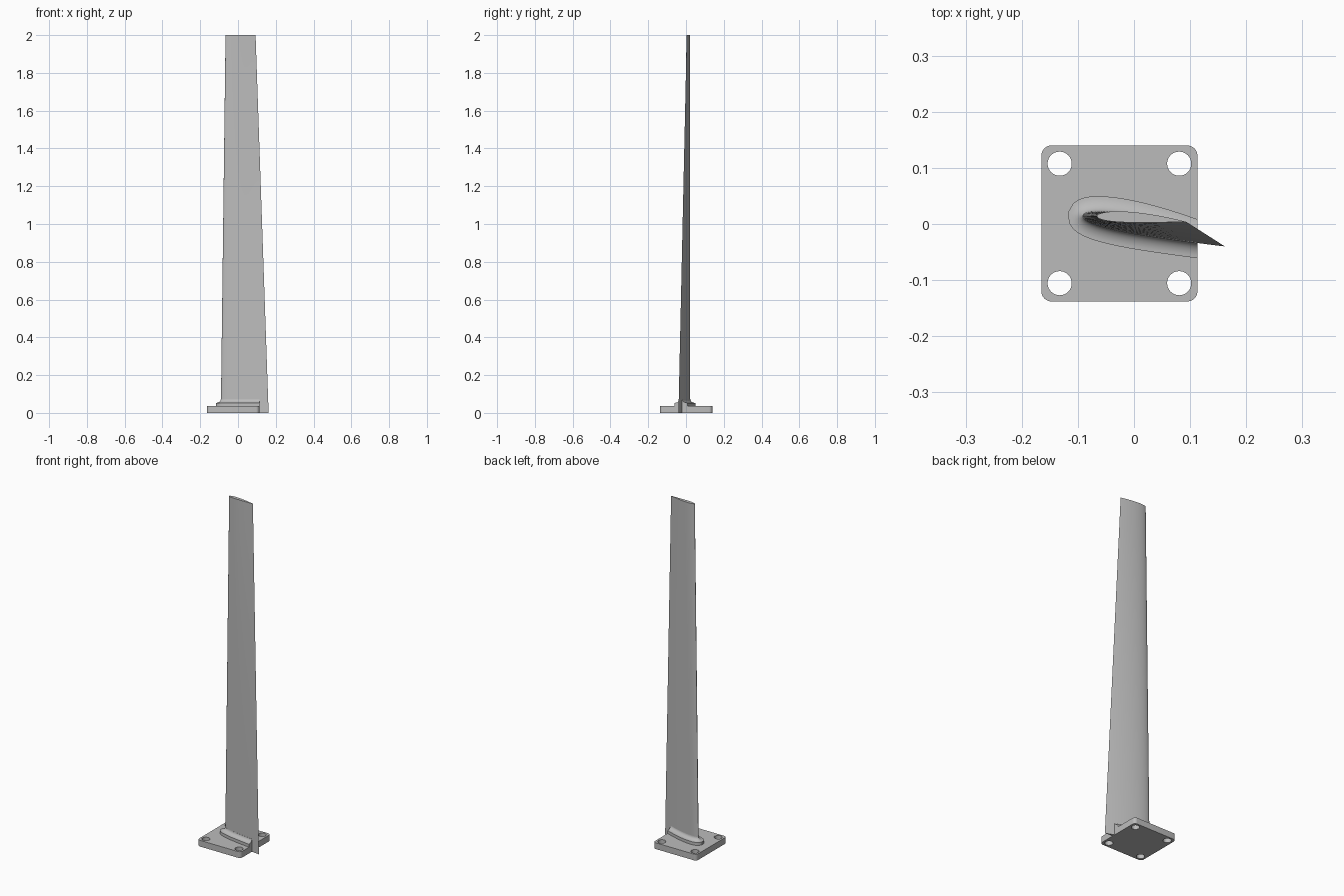
import bpy, bmesh, math
from mathutils import Vector

if "Cube" in bpy.data.objects:
    bpy.data.objects.remove(bpy.data.objects["Cube"], do_unlink=True)

grey = bpy.data.materials.new("plain grey")
grey.use_nodes = True
colour = (0.5, 0.5, 0.5, 1)
grey.diffuse_color = colour
grey.node_tree.nodes["Principled BSDF"].inputs["Base Color"].default_value = colour


def finish(bm, name, angle=30):
    bmesh.ops.recalc_face_normals(bm, faces=bm.faces)
    mesh = bpy.data.meshes.new(name)
    bm.to_mesh(mesh)
    bm.free()
    mesh.materials.append(grey)
    obj = bpy.data.objects.new(name, mesh)
    bpy.context.collection.objects.link(obj)
    bpy.ops.object.select_all(action="DESELECT")
    obj.select_set(True)
    bpy.context.view_layer.objects.active = obj
    bpy.ops.object.shade_smooth_by_angle(angle=math.radians(angle))
    return obj


def airfoil(lead, trail, n=28):
    """Closed section: over the top from trailing to leading edge, back below."""
    lead, trail = Vector(lead), Vector(trail)
    chord = trail - lead
    up = Vector((-chord.y, chord.x))
    pts = []
    for i in range(2 * n):
        t = (1 + math.cos(math.pi * i / n)) / 2
        half = 0.6 * (0.2969 * math.sqrt(t) - 0.126 * t - 0.3516 * t**2
                      + 0.2843 * t**3 - 0.1036 * t**4)
        camber = 0.05 * t * (1 - t)
        pts.append(lead + chord * t + up * (camber + (half if i <= n else -half)))
    return pts


def offset(pts, d):
    out = []
    for i, p in enumerate(pts):
        t = pts[(i + 1) % len(pts)] - pts[i - 1]
        out.append(p + Vector((t.y, -t.x)).normalized() * d)
    return out


def loft(rings):
    """Skin a list of (points, z) rings and cap both ends."""
    bm = bmesh.new()
    loops = [[bm.verts.new((p.x, p.y, z)) for p in pts] for pts, z in rings]
    for a, b in zip(loops, loops[1:]):
        for i in range(len(a)):
            j = (i + 1) % len(a)
            bm.faces.new((a[i], a[j], b[j], b[i]))
    bm.faces.new(loops[0][::-1])
    bm.faces.new(loops[-1])
    return bm


# Mounting plate: rounded square with four bolt holes
cx, cy, half, corner, thick = -0.026, 0.001, 0.139, 0.018, 0.036


def arc(x, y, r, start, sweep, n):
    return [(x + r * math.cos(start + sweep * i / n), y + r * math.sin(start + sweep * i / n))
            for i in range(n + 1)]


signs = [(1, 1), (-1, 1), (-1, -1), (1, -1)]
outline = []
for k, (sx, sy) in enumerate(signs):
    outline += arc(cx + sx * (half - corner), cy + sy * (half - corner),
                   corner, k * math.pi / 2, math.pi / 2, 8)
holes = [arc(cx + sx * 0.1065, cy + sy * 0.1065, 0.0215, 0, math.tau, 32)[:-1]
         for sx, sy in signs]
bm = bmesh.new()
for loop in [outline] + holes:
    vs = [bm.verts.new((x, y, 0)) for x, y in loop]
    for i, v in enumerate(vs):
        bm.edges.new((vs[i - 1], v))
bmesh.ops.triangle_fill(bm, edges=bm.edges[:], use_beauty=True, normal=(0, 0, 1))
top = bmesh.ops.extrude_face_region(bm, geom=bm.faces[:])["geom"]
bmesh.ops.translate(bm, verts=[g for g in top if isinstance(g, bmesh.types.BMVert)],
                    vec=(0, 0, thick))
finish(bm, "mounting_plate")

# Tapered, twisted blade; its trailing edge overhangs the plate
root = airfoil((-0.091, 0.015), (0.162, -0.04))
tip = airfoil((-0.066, 0.014), (0.093, 0.004))
steps = 12
finish(loft([([a.lerp(b, k / steps) for a, b in zip(root, tip)], 2 * k / steps)
             for k in range(steps + 1)]), "blade")

# Collar: upright wall, then a hollow fillet into the blade, trimmed flush with the plate
reach, wall, rise = 0.027, 0.053, 0.02
rings = [(offset(root, reach), 0.02)]
for k in range(9):
    a = k / 8 * math.pi / 2
    rings.append((offset(root, reach * (1 - math.sin(a))), wall + rise * (1 - math.cos(a))))
bm = loft(rings)
cut = bmesh.ops.bisect_plane(bm, geom=bm.verts[:] + bm.edges[:] + bm.faces[:],
                             plane_co=(cx + half, 0, 0), plane_no=(1, 0, 0), clear_outer=True)
bmesh.ops.holes_fill(bm, edges=[e for e in bm.edges if e.is_boundary], sides=0)
finish(bm, "root_collar")
